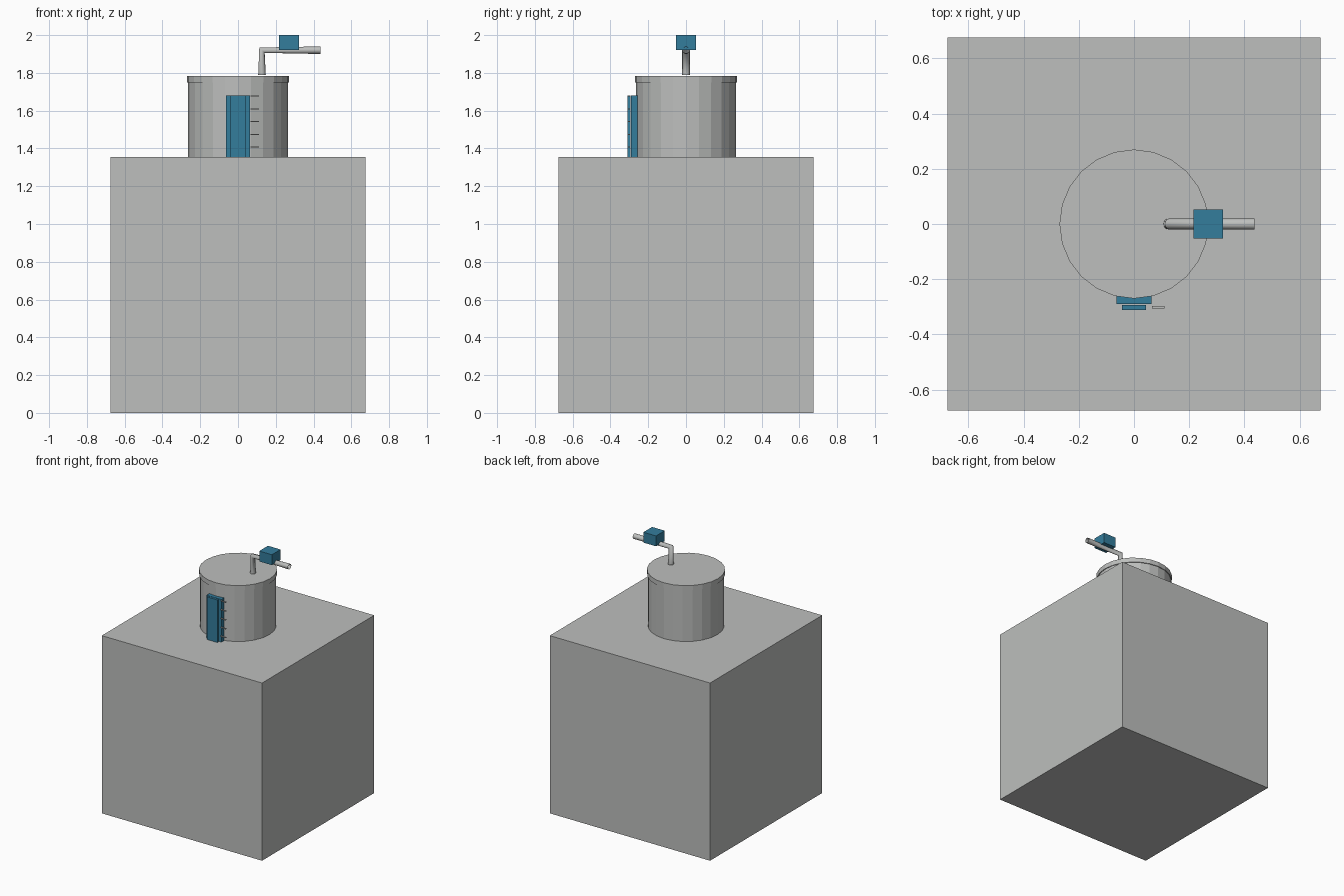
import bpy, bmesh, math
from mathutils import Vector, Matrix

if "Cube" in bpy.data.objects:
    bpy.data.objects.remove(bpy.data.objects["Cube"])


def material(name, rgb):
    m = bpy.data.materials.new(name)
    m.diffuse_color = (*rgb, 1)
    m.use_nodes = True
    m.node_tree.nodes["Principled BSDF"].inputs["Base Color"].default_value = m.diffuse_color
    return m


GREY = material("light_grey", (0.51, 0.52, 0.51))
BLUE = material("steel_blue", (0.034, 0.205, 0.335))


def add_object(name, bm, mat):
    mesh = bpy.data.meshes.new(name)
    bm.to_mesh(mesh)
    bm.free()
    mesh.materials.append(mat)
    obj = bpy.data.objects.new(name, mesh)
    bpy.context.collection.objects.link(obj)
    return obj


def box(name, lo, hi, mat):
    lo, hi = Vector(lo), Vector(hi)
    bm = bmesh.new()
    bmesh.ops.create_cube(bm, size=1)
    bmesh.ops.scale(bm, vec=hi - lo, verts=bm.verts)
    bmesh.ops.translate(bm, vec=(lo + hi) / 2, verts=bm.verts)
    return add_object(name, bm, mat)


def drum(name, radius, z0, z1, mat, sides=24):
    bm = bmesh.new()
    bmesh.ops.create_cone(bm, cap_ends=True, segments=sides, radius1=radius,
                          radius2=radius, depth=z1 - z0,
                          matrix=Matrix.Translation((0, 0, (z0 + z1) / 2)))
    return add_object(name, bm, mat)


# Base block and lidded tank
TOP = 1.355
box("base_block", (-0.676, -0.676, 0), (0.676, 0.676, TOP), GREY)
drum("tank", 0.264, TOP, 1.748, GREY)
drum("tank_lid", 0.27, 1.748, 1.784, GREY)

# Level gauge: backing plate, front pane and scale marks
box("gauge_plate", (-0.063, -0.29, TOP), (0.063, -0.255, 1.68), BLUE)
box("gauge_pane", (-0.043, -0.311, TOP), (0.043, -0.294, 1.68), BLUE)
for i in range(5):
    z = 1.677 - 0.0675 * i
    box(f"gauge_mark_{i + 1}", (0.066, -0.307, z - 0.003),
        (0.111, -0.297, z + 0.003), GREY)

# Open outlet pipe: rings swept through one right-angle corner
R, SIDES = 0.02, 12
rings = [((0.127, 0, 1.79), 0), ((0.127, 0, 1.92), 45), ((0.436, 0, 1.92), 90)]
bm = bmesh.new()
loops = []
for centre, tilt in rings:
    rot = Matrix.Rotation(math.radians(tilt), 3, 'Y')
    loops.append([bm.verts.new(Vector(centre) + rot @ Vector(
        (R * math.cos(a), R * math.sin(a), 0)))
        for a in (math.tau * k / SIDES for k in range(SIDES))])
for a, b in zip(loops, loops[1:]):
    for k in range(SIDES):
        n = (k + 1) % SIDES
        bm.faces.new((a[k], a[n], b[n], b[k])).smooth = True
add_object("outlet_pipe", bm, GREY)

# Valve body sitting on the pipe
box("valve_body", (0.216, -0.052, 1.921), (0.322, 0.053, 2.0), BLUE)
